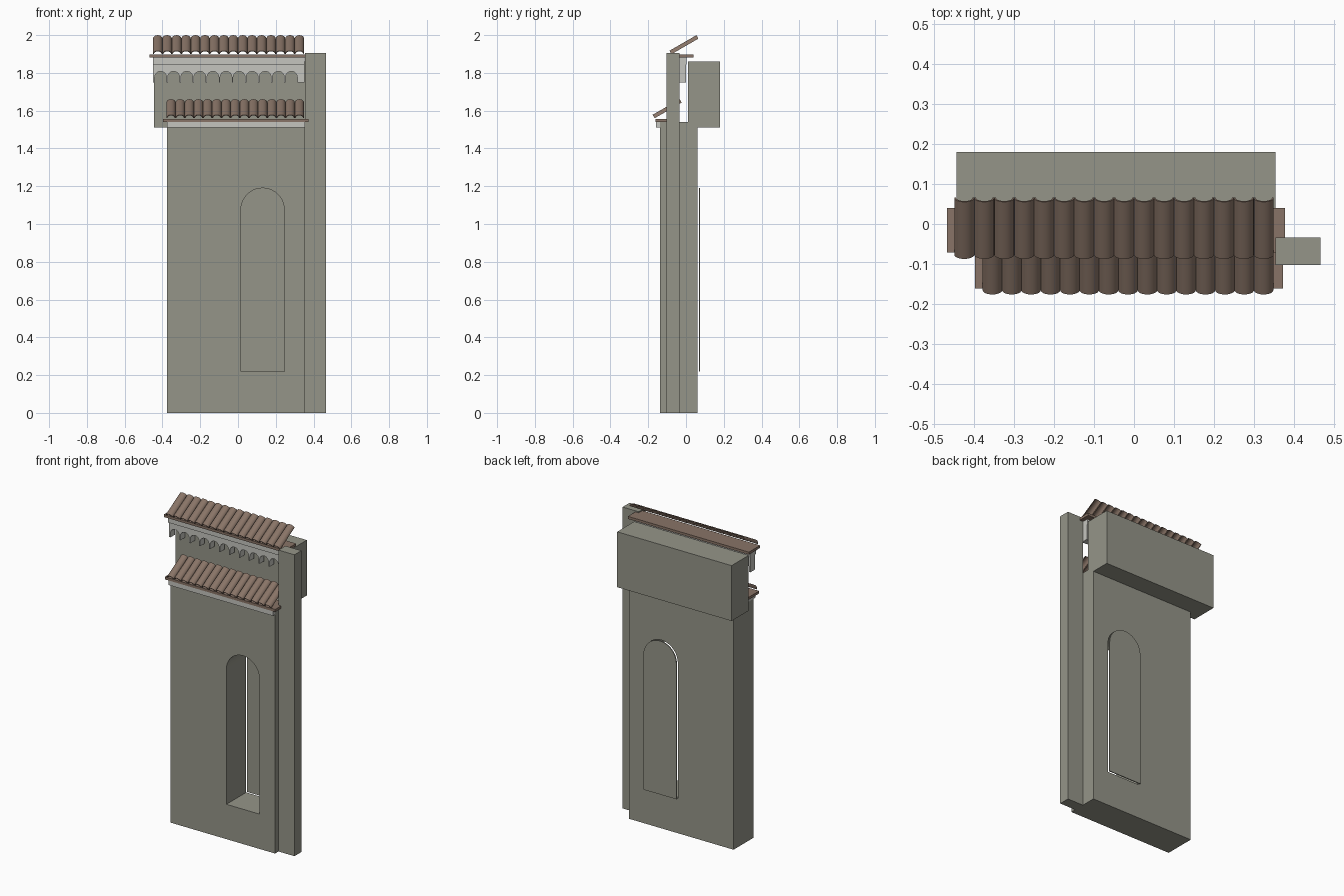
import bpy, bmesh, math
from mathutils import Matrix, Vector

old = bpy.data.objects.get("Cube")
if old:
    bpy.data.objects.remove(old, do_unlink=True)


def material(name, colour):
    m = bpy.data.materials.new(name)
    m.use_nodes = True
    m.diffuse_color = (*colour, 1)
    m.node_tree.nodes["Principled BSDF"].inputs["Base Color"].default_value = (*colour, 1)
    return m


stone = material("grey stone", (0.30, 0.30, 0.25))
plaster = material("pale plaster", (0.56, 0.56, 0.52))
clay = material("brown clay", (0.25, 0.175, 0.135))


def add_prism(bm, outline, depth, matrix):
    """Extrude an x-z outline along +y, then place it with the matrix."""
    base = [bm.verts.new(matrix @ Vector((x, 0, z))) for x, z in outline]
    face = bm.faces.new(base)
    moved = bmesh.ops.extrude_face_region(bm, geom=[face])["geom"]
    shift = matrix.to_3x3() @ Vector((0, depth, 0))
    bmesh.ops.translate(bm, vec=shift, verts=[v for v in moved if isinstance(v, bmesh.types.BMVert)])


def finish(name, bm, mat):
    bmesh.ops.recalc_face_normals(bm, faces=bm.faces)
    mesh = bpy.data.meshes.new(name)
    bm.to_mesh(mesh)
    bm.free()
    mesh.materials.append(mat)
    obj = bpy.data.objects.new(name, mesh)
    bpy.context.collection.objects.link(obj)
    return obj


def prism(name, outline, y0, y1, mat):
    bm = bmesh.new()
    add_prism(bm, outline, y1 - y0, Matrix.Translation((0, y0, 0)))
    return finish(name, bm, mat)


def box(name, x, y, z, mat):
    return prism(name, [(x[0], z[0]), (x[1], z[0]), (x[1], z[1]), (x[0], z[1])], *y, mat)


def arc(cx, cz, rx, rz, steps):
    """Half ellipse from left to right over the top."""
    return [(cx - rx * math.cos(math.pi * i / steps), cz + rz * math.sin(math.pi * i / steps))
            for i in range(steps + 1)]


# Main wall with an arched opening and a loose panel behind it
wall = box("main_wall", (-0.375, 0.355), (-0.137, 0.06), (0, 1.54), stone)
arch = [(0.015, 0.22)] + arc(0.13, 1.075, 0.115, 0.115, 20) + [(0.245, 0.22)]
cutter = prism("opening_cutter", arch, -0.3, 0.3, stone)
cutter.hide_render = True
cutter.hide_viewport = True
cutter.display_type = 'WIRE'
cut = wall.modifiers.new("opening", 'BOOLEAN')
cut.operation = 'DIFFERENCE'
cut.solver = 'EXACT'
cut.object = cutter
prism("window_panel", arch, 0.069, 0.075, stone)

# Side post and rear upper block
box("side_post", (0.355, 0.467), (-0.103, -0.034), (0, 1.905), stone)
box("rear_block", (-0.445, 0.355), (0.01, 0.18), (1.51, 1.86), stone)

# Pale cornices, the upper one with a row of small arches
box("lower_cornice", (-0.375, 0.355), (-0.158, -0.04), (1.51, 1.541), plaster)
box("upper_cornice", (-0.45, 0.353), (-0.055, 0.003), (1.845, 1.882), plaster)
scallops = [(-0.45, 1.845), (-0.45, 1.75)]
for i in range(11):
    cx = -0.41 + 0.0693 * i
    scallops += [(cx - 0.031, 1.75)] + arc(cx, 1.777, 0.031, 0.031, 12) + [(cx + 0.031, 1.75)]
scallops += [(0.353, 1.75), (0.353, 1.845)]
prism("scalloped_frieze", scallops, -0.045, 0.0, plaster)

# Roof boards
box("lower_roof_board", (-0.398, 0.373), (-0.162, -0.05), (1.541, 1.557), clay)
box("upper_roof_board", (-0.468, 0.378), (-0.072, 0.04), (1.882, 1.898), clay)


# Rows of sloping half-round tiles
def tile_row(name, x0, x1, count, y, z):
    pitch = (x1 - x0) / count
    r = pitch / 2
    shell = arc(0, 0, r, 0.021, 12) + arc(0, 0, r - 0.004, 0.017, 12)[::-1]
    bm = bmesh.new()
    for i in range(count):
        place = Matrix.Translation((x0 + pitch * (i + 0.5), y, z)) @ Matrix.Rotation(math.radians(30), 4, 'X')
        add_prism(bm, shell, 0.165, place)
    obj = finish(name, bm, clay)
    bpy.context.view_layer.objects.active = obj
    obj.select_set(True)
    bpy.ops.object.shade_smooth_by_angle(angle=math.radians(40))
    obj.select_set(False)


tile_row("lower_tiles", -0.379, 0.349, 15, -0.166, 1.56)
tile_row("upper_tiles", -0.45, 0.35, 16, -0.077, 1.899)
